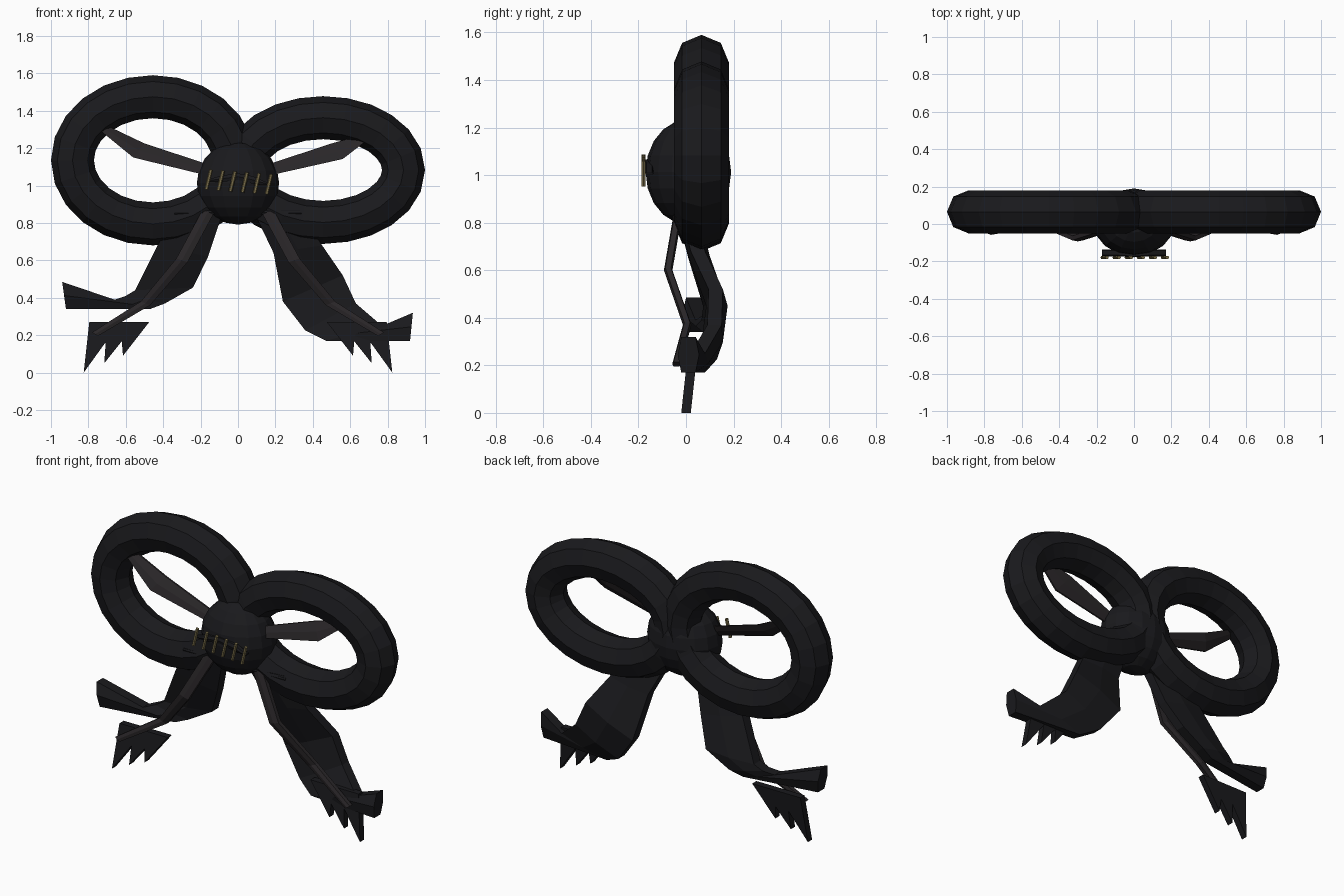
import bpy, bmesh
from math import cos, sin, pi
from mathutils import Vector

if "Cube" in bpy.data.objects:
    bpy.data.objects.remove(bpy.data.objects["Cube"])


def material(name, rgb):
    m = bpy.data.materials.new(name)
    m.diffuse_color = (*rgb, 1)
    m.use_nodes = True
    m.node_tree.nodes["Principled BSDF"].inputs["Base Color"].default_value = m.diffuse_color
    return m


BLACK = material("black_cloth", (0.010, 0.010, 0.012))
FOLD = material("fold_cloth", (0.022, 0.019, 0.021))
GOLD = material("gold_thread", (0.20, 0.16, 0.07))


def finish(name, bm, mat):
    bmesh.ops.recalc_face_normals(bm, faces=bm.faces)
    me = bpy.data.meshes.new(name)
    bm.to_mesh(me)
    bm.free()
    me.materials.append(mat)
    ob = bpy.data.objects.new(name, me)
    bpy.context.collection.objects.link(ob)
    return ob


def skin(bm, rings, closed=False):
    """Join rings of points with quads; cap the ends unless closed."""
    vs = [[bm.verts.new(p) for p in r] for r in rings]
    n, k = len(vs), len(vs[0])
    for i in range(n if closed else n - 1):
        a, b = vs[i], vs[(i + 1) % n]
        for j in range(k):
            bm.faces.new((a[j], a[(j + 1) % k], b[(j + 1) % k], b[j]))
    if not closed:
        bm.faces.new(vs[0])
        bm.faces.new(vs[-1])


def ribbon(name, sections, edge, mid, mat):
    """Sections: (x1, z1, x2, z2, y1, y2); half thickness at edge and middle."""
    rings = []
    for x1, z1, x2, z2, y1, y2 in sections:
        a, b = Vector((x1, y1, z1)), Vector((x2, y2, z2))
        c, e, m = (a + b) / 2, Vector((0, edge, 0)), Vector((0, mid, 0))
        rings.append([a - e, c - m, b - e, b + e, c + m, a + e])
    bm = bmesh.new()
    skin(bm, rings)
    return finish(name, bm, mat)


# bow loops: elliptical rings with an octagonal tube
def loop(name, cx, cz, rx, rz, tube=0.115):
    rings = []
    for i in range(24):
        t = 2 * pi * i / 24
        c = Vector((cx + rx * cos(t), 0.065, cz + rz * sin(t)))
        nrm = Vector((rz * cos(t), 0, rx * sin(t))).normalized()
        rings.append([c + tube * (cos(a) * nrm + Vector((0, sin(a), 0)))
                      for a in (2 * pi * j / 8 for j in range(8))])
    bm = bmesh.new()
    skin(bm, rings, closed=True)
    finish(name, bm, BLACK)


loop("left_loop", -0.455, 1.135, 0.43, 0.34)
loop("right_loop", 0.455, 1.083, 0.43, 0.28)

# central knot
bm = bmesh.new()
bmesh.ops.create_uvsphere(bm, u_segments=16, v_segments=10, radius=1)
bmesh.ops.scale(bm, vec=(0.22, 0.18, 0.222), verts=bm.verts)
bmesh.ops.translate(bm, vec=(0, 0.01, 1.013), verts=bm.verts)
finish("knot", bm, BLACK)

# seam behind the stitches
ribbon("knot_seam", [(-0.17, 1.02, -0.17, 1.03, -0.155, -0.155),
                     (-0.08, 1.02, -0.08, 1.055, -0.155, -0.155),
                     (0, 1.03, 0, 1.065, -0.16, -0.16),
                     (0.08, 1.01, 0.08, 1.05, -0.155, -0.155),
                     (0.17, 1.0, 0.17, 1.01, -0.155, -0.155)], 0.012, 0.018, BLACK)

# stitches: six slanted pegs
for i in range(6):
    x = -0.157 + 0.0645 * i
    z = 1.032 - 0.005 * i
    d = Vector((0.024, 0, 0.1))
    bm = bmesh.new()
    bmesh.ops.create_cone(bm, cap_ends=True, segments=6, radius1=0.01,
                          radius2=0.01, depth=0.11)
    ob = finish("stitch_%d" % (i + 1), bm, GOLD)
    ob.location = (x, -0.179, z)
    ob.rotation_mode = 'QUATERNION'
    ob.rotation_quaternion = d.to_track_quat('Z', 'Y')

# hanging tails with upturned tips
ribbon("left_tail", [(-0.08, 0.86, -0.33, 0.86, 0.0, 0.0),
                     (-0.16, 0.62, -0.43, 0.68, 0.06, 0.05),
                     (-0.24, 0.455, -0.55, 0.44, 0.125, 0.11),
                     (-0.39, 0.37, -0.60, 0.41, 0.12, 0.10),
                     (-0.47, 0.34, -0.66, 0.39, 0.10, 0.07),
                     (-0.92, 0.34, -0.94, 0.485, 0.03, 0.03)], 0.03, 0.045, BLACK)
ribbon("right_tail", [(0.08, 0.87, 0.33, 0.87, 0.0, 0.0),
                      (0.19, 0.64, 0.45, 0.68, 0.06, 0.05),
                      (0.24, 0.38, 0.56, 0.52, 0.135, 0.125),
                      (0.36, 0.225, 0.63, 0.37, 0.10, 0.12),
                      (0.47, 0.17, 0.77, 0.25, 0.05, 0.05),
                      (0.92, 0.17, 0.935, 0.32, 0.01, 0.01)], 0.03, 0.045, BLACK)

for side, s in (("left", -1), ("right", 1)):
    # raised crease running down each tail
    ribbon(side + "_tail_crease",
           [(s * x - 0.0, z - 0.01, s * (x + w), z + 0.01, y, y) for x, z, w, y in
            ((0.13, 0.86, 0.06, -0.03), (0.27, 0.60, 0.06, -0.075),
             (0.47, 0.37, 0.05, 0.005), (0.75, 0.205, 0.03, -0.04))],
           0.012, 0.018, FOLD)
    # small flap where the tail leaves the knot
    ribbon(side + "_tail_flap",
           [(s * 0.10, 0.845, s * 0.10, 0.87, -0.03, -0.03),
            (s * 0.34, 0.845, s * 0.34, 0.86, -0.02, -0.02)], 0.015, 0.02, BLACK)
    # frayed spikes under the tail end
    for i, (x1, x2, tx, tz) in enumerate(((0.63, 0.795, 0.825, 0.0),
                                          (0.54, 0.70, 0.715, 0.05),
                                          (0.475, 0.63, 0.615, 0.09))):
        pts = ((x1, 0.27), (x2, 0.27), (tx, tz))
        bm = bmesh.new()
        skin(bm, [[(s * x, 0.11 * z + dy, z) for x, z in pts] for dy in (-0.02, 0.02)])
        finish("%s_fray_%d" % (side, i + 1), bm, BLACK)

# pleats inside the loops
ribbon("left_pleat", [(-0.15, 1.05, -0.15, 1.11, -0.02, 0.0),
                      (-0.56, 1.15, -0.50, 1.225, -0.03, 0.03),
                      (-0.75, 1.305, -0.72, 1.33, 0.0, 0.03)], 0.005, 0.012, FOLD)
ribbon("right_pleat", [(0.15, 1.05, 0.15, 1.11, -0.02, 0.0),
                       (0.56, 1.142, 0.50, 1.225, -0.03, 0.03),
                       (0.70, 1.25, 0.66, 1.27, 0.0, 0.03)], 0.005, 0.012, FOLD)
